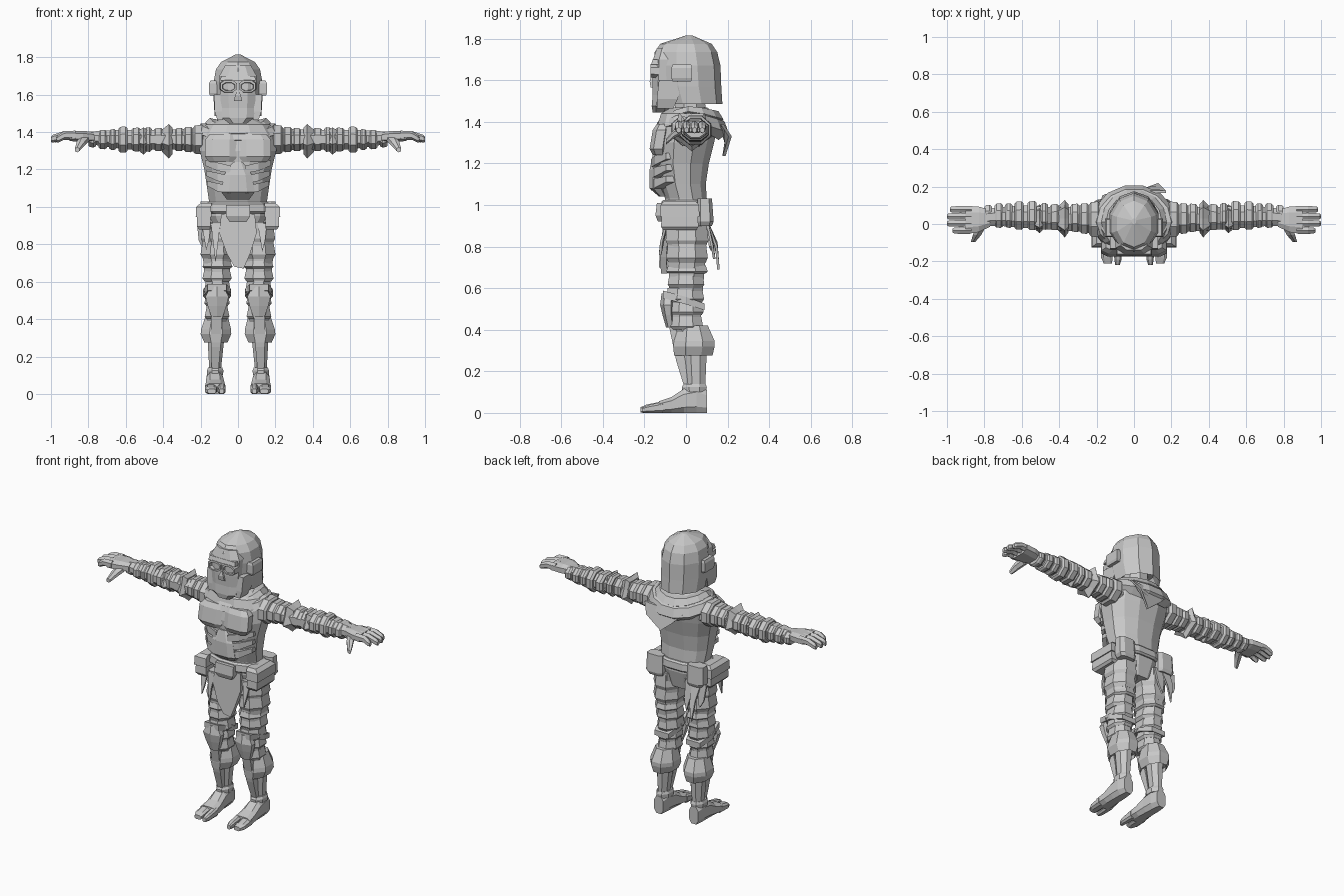
import bpy, bmesh, math
from mathutils import Vector

grey = bpy.data.materials.new("plain grey")
grey.diffuse_color = (0.58, 0.58, 0.58, 1)


def finish(name, bm, mirror=False):
    bmesh.ops.recalc_face_normals(bm, faces=bm.faces)
    me = bpy.data.meshes.new(name)
    bm.to_mesh(me)
    bm.free()
    me.materials.append(grey)
    ob = bpy.data.objects.new(name, me)
    bpy.context.collection.objects.link(ob)
    if mirror:
        ob.modifiers.new("mirror", 'MIRROR').use_mirror_merge = False
    return ob


def loft(name, axis, rings, n=8, e=1.0, mirror=False, spike=0.0):
    """Rings are (position on axis, centre a, centre b, radius a, radius b)."""
    bm = bmesh.new()
    loops = []
    fit = 1 / math.cos(math.pi / n) if e == 1 else 1 / math.cos(math.pi / n) ** e
    for p, ca, cb, ra, rb in rings:
        loop = []
        for i in range(n):
            t = 2 * math.pi * (i + 0.5) / n
            c, s = math.cos(t), math.sin(t)
            k = fit * (1 + (spike if i % 2 else -spike))
            a = ca + k * ra * math.copysign(abs(c) ** e, c)
            b = cb + k * rb * math.copysign(abs(s) ** e, s)
            co = {'x': (p, a, b), 'y': (a, p, b), 'z': (a, b, p)}[axis]
            loop.append(bm.verts.new(co))
        loops.append(loop)
    for l0, l1 in zip(loops, loops[1:]):
        for i in range(n):
            j = (i + 1) % n
            bm.faces.new((l0[i], l0[j], l1[j], l1[i]))
    bm.faces.new(loops[0][::-1])
    bm.faces.new(loops[-1])
    return finish(name, bm, mirror)


def plate(name, outline, thick=0.012, mirror=False):
    """Thin slab from a 3D outline, thickened towards +y."""
    bm = bmesh.new()
    f = bm.faces.new([bm.verts.new(p) for p in outline])
    ext = bmesh.ops.extrude_face_region(bm, geom=[f], use_keep_orig=True)
    vs = [g for g in ext['geom'] if isinstance(g, bmesh.types.BMVert)]
    bmesh.ops.translate(bm, verts=vs, vec=Vector((0, thick, 0)))
    return finish(name, bm, mirror)


# --- head: hollow helmet, mask, jaw, goggles, ear guards ---
loft("helmet", 'z', [
    (1.55, 0, 0.03, 0.09, 0.10), (1.50, 0, 0.03, 0.112, 0.125),
    (1.485, 0, 0.03, 0.125, 0.138), (1.57, 0, 0.012, 0.130, 0.15),
    (1.67, 0, 0.005, 0.130, 0.153), (1.735, 0, 0.0, 0.118, 0.143),
    (1.775, 0, 0.0, 0.09, 0.118), (1.815, 0, 0.015, 0.012, 0.015)], n=10)
loft("mask", 'z', [
    (1.445, 0, -0.125, 0.045, 0.035), (1.475, 0, -0.12, 0.085, 0.045),
    (1.53, 0, -0.105, 0.09, 0.055), (1.60, 0, -0.10, 0.095, 0.062),
    (1.70, 0, -0.095, 0.10, 0.063), (1.755, 0, -0.085, 0.07, 0.055)], e=0.7)
loft("jaw_guard", 'z', [(1.465, 0.095, -0.10, 0.015, 0.04), (1.51, 0.105, -0.09, 0.02, 0.05),
                        (1.60, 0.108, -0.07, 0.02, 0.06)], n=4, mirror=True)
loft("goggle", 'y', [
    (-0.13, 0.052, 1.645, 0.046, 0.034), (-0.170, 0.050, 1.645, 0.044, 0.032),
    (-0.170, 0.050, 1.643, 0.034, 0.021), (-0.150, 0.050, 1.643, 0.030, 0.018)],
    e=0.8, mirror=True)
loft("nose", 'z', [(1.565, 0, -0.16, 0.022, 0.01), (1.595, 0, -0.163, 0.016, 0.012),
                   (1.62, 0, -0.16, 0.005, 0.008)], n=4)
loft("brow", 'z', [(1.675, 0, -0.14, 0.095, 0.028), (1.70, 0, -0.14, 0.09, 0.02)], n=4)
loft("ear_guard", 'z', [(1.595, 0.130, -0.02, 0.02, 0.045), (1.61, 0.133, -0.02, 0.022, 0.05),
                        (1.66, 0.133, -0.02, 0.022, 0.05), (1.675, 0.128, -0.02, 0.02, 0.045)],
     n=4, mirror=True)
loft("neck", 'z', [(1.40, 0, 0.02, 0.08, 0.08), (1.57, 0, 0.02, 0.065, 0.065)])

# --- torso with chest, ribs and belly plates ---
loft("torso", 'z', [
    (0.84, 0, 0.0, 0.10, 0.08), (0.95, 0, 0.0, 0.155, 0.105), (1.03, 0, 0.0, 0.155, 0.10),
    (1.10, 0, -0.015, 0.165, 0.11), (1.20, 0, -0.02, 0.180, 0.13),
    (1.30, 0, -0.01, 0.205, 0.145), (1.39, 0, 0.01, 0.205, 0.145),
    (1.44, 0, 0.01, 0.17, 0.13), (1.47, 0, 0.015, 0.09, 0.085)], n=12, e=0.85)
loft("chest_plate", 'z', [(1.24, 0.085, -0.13, 0.07, 0.03), (1.27, 0.092, -0.135, 0.085, 0.04),
                          (1.36, 0.09, -0.12, 0.085, 0.04), (1.39, 0.08, -0.11, 0.07, 0.03)],
     e=0.7, mirror=True)
for i, z in enumerate((1.09, 1.145, 1.20)):
    loft("rib_%d" % i, 'x', [(0.04, -0.13, z, 0.038, 0.02), (0.11, -0.12, z + 0.015, 0.03, 0.022),
                             (0.165 + 0.006 * i, -0.06, z + 0.035, 0.035, 0.014)], n=4, mirror=True)
loft("belly_plate", 'z', [(1.04, 0, -0.11, 0.06, 0.02), (1.08, 0, -0.14, 0.09, 0.035),
                          (1.17, 0, -0.14, 0.075, 0.035), (1.24, 0, -0.13, 0.03, 0.03)], e=0.7)

# --- layered cowl draped round the neck ---
def cowl(name, layers, n=14):
    """Layers are (rx, ry front, ry back, side z, front z, back z)."""
    bm = bmesh.new()
    loops = []
    for rx, rf, rb, zs, zf, zb in layers:
        loop = []
        for i in range(n):
            t = 2 * math.pi * i / n
            s = math.sin(t)
            end_z, ry = (zb, rb) if s > 0 else (zf, rf)
            loop.append(bm.verts.new((rx * math.cos(t), 0.01 + ry * s,
                                      zs + (end_z - zs) * abs(s) ** 1.5)))
        loops.append(loop)
    loops.append(loops[0])
    for l0, l1 in zip(loops, loops[1:]):
        for i in range(n):
            j = (i + 1) % n
            bm.faces.new((l0[i], l0[j], l1[j], l1[i]))
    finish(name, bm)


cowl("lower_cowl", [(0.13, 0.11, 0.13, 1.45, 1.40, 1.43), (0.20, 0.15, 0.18, 1.445, 1.385, 1.40),
                    (0.225, 0.165, 0.20, 1.40, 1.355, 1.345), (0.20, 0.13, 0.15, 1.38, 1.35, 1.31)])
cowl("upper_cowl", [(0.09, 0.09, 0.09, 1.46, 1.42, 1.46), (0.15, 0.135, 0.15, 1.475, 1.415, 1.45),
                    (0.175, 0.155, 0.175, 1.45, 1.39, 1.41), (0.15, 0.12, 0.14, 1.42, 1.38, 1.39)])
plate("back_flap", [(-0.10, 0.165, 1.37), (0.17, 0.165, 1.39), (0.13, 0.205, 1.33),
                    (0.05, 0.175, 1.235), (-0.03, 0.185, 1.30)], 0.015)

# --- belt, pouches and hanging cloth ---
loft("belt", 'z', [(0.965, 0, 0, 0.165, 0.112), (0.975, 0, 0, 0.18, 0.122),
                   (1.015, 0, 0, 0.175, 0.118), (1.025, 0, 0, 0.16, 0.108)], n=12, e=0.85)
loft("buckle", 'z', [(0.92, 0, -0.115, 0.045, 0.02), (0.95, 0, -0.125, 0.065, 0.022),
                     (1.01, 0, -0.12, 0.065, 0.02)], n=4)
loft("side_pouch", 'z', [(0.88, 0.180, -0.03, 0.028, 0.08), (0.895, 0.183, -0.03, 0.037, 0.09),
                         (0.985, 0.183, -0.03, 0.035, 0.085), (1.0, 0.18, -0.03, 0.025, 0.07)],
     n=4, mirror=True)
loft("pouch_lid", 'z', [(0.945, 0.184, -0.03, 0.042, 0.095), (1.0, 0.184, -0.03, 0.04, 0.092),
                        (1.02, 0.17, -0.03, 0.03, 0.075)], n=4, mirror=True)
loft("rear_pouch", 'z', [(0.90, 0.14, 0.09, 0.05, 0.035), (0.92, 0.145, 0.093, 0.058, 0.04),
                         (1.03, 0.145, 0.09, 0.055, 0.035)], e=0.6, mirror=True)
plate("front_cloth", [(-0.09, -0.105, 0.96), (-0.10, -0.115, 0.86), (-0.06, -0.125, 0.75),
                      (-0.02, -0.12, 0.68), (0.03, -0.12, 0.67), (0.065, -0.125, 0.75),
                      (0.10, -0.115, 0.86), (0.09, -0.105, 0.96)], 0.03)
for i, (x, y, z) in enumerate(((-0.15, 0.15, 0.69), (-0.10, 0.13, 0.74), (-0.19, 0.12, 0.78))):
    plate("rear_tatter_%d" % i, [(x - 0.03, 0.095, 0.92), (x + 0.03, 0.095, 0.92),
                                 (x + 0.02, y - 0.01, 0.80), (x, y, z), (x - 0.02, y - 0.01, 0.82)])
for i, (x, z) in enumerate(((-0.17, 0.77), (-0.12, 0.70), (0.13, 0.76))):
    plate("front_tatter_%d" % i, [(x - 0.025, -0.10, 0.91), (x + 0.025, -0.10, 0.91),
                                  (x + 0.015, -0.125, 0.82), (x, -0.13, z)])

# --- legs: core, cloth bands, knee pad, boot cuff ---
loft("leg", 'z', [
    (0.06, 0.125, 0.05, 0.035, 0.045), (0.14, 0.122, 0.048, 0.032, 0.045),
    (0.30, 0.118, 0.045, 0.045, 0.055), (0.42, 0.112, 0.0, 0.055, 0.07),
    (0.58, 0.112, 0.0, 0.06, 0.08), (0.75, 0.112, 0.005, 0.078, 0.09),
    (0.92, 0.10, 0.0, 0.088, 0.10)], mirror=True)
bands = [(0.80, 0.92, 0.108, 0.005, 0.088, 0.103), (0.72, 0.82, 0.112, 0.005, 0.086, 0.100),
         (0.67, 0.71, 0.110, 0.005, 0.078, 0.100), (0.60, 0.67, 0.112, 0.0, 0.076, 0.088),
         (0.53, 0.60, 0.110, -0.005, 0.070, 0.092), (0.47, 0.53, 0.112, 0.0, 0.066, 0.085),
         (0.40, 0.46, 0.112, 0.0, 0.064, 0.082)]
for i, (z0, z1, cx, cy, rx, ry) in enumerate(bands):
    loft("leg_band_%d" % i, 'z', [
        (z0, cx, cy, rx * 0.86, ry * 0.88), (z0 + 0.25 * (z1 - z0), cx, cy, rx * 1.03, ry),
        (z1, cx, cy, rx * 0.88, ry * 0.9)], mirror=True)
loft("knee_pad", 'z', [(0.41, 0.112, -0.075, 0.03, 0.018), (0.47, 0.112, -0.085, 0.05, 0.024),
                       (0.52, 0.112, -0.09, 0.062, 0.03), (0.575, 0.112, -0.085, 0.035, 0.028)],
     n=6, mirror=True)
loft("knee_strap", 'y', [(-0.11, 0.112, 0.57, 0.05, 0.018), (0.0, 0.112, 0.54, 0.075, 0.018),
                         (0.09, 0.112, 0.51, 0.05, 0.016)], n=4, mirror=True)
loft("boot_cuff", 'z', [
    (0.30, 0.118, 0.04, 0.06, 0.08), (0.275, 0.118, 0.035, 0.062, 0.092),
    (0.32, 0.118, 0.038, 0.082, 0.100), (0.345, 0.117, 0.04, 0.080, 0.098),
    (0.42, 0.114, 0.035, 0.058, 0.070)], mirror=True)
loft("shin_guard", 'z', [(0.13, 0.122, 0.0, 0.018, 0.01), (0.25, 0.118, -0.025, 0.025, 0.022),
                         (0.41, 0.114, -0.06, 0.03, 0.02)], n=4, mirror=True)
loft("ankle_wrap", 'z', [(0.10, 0.122, 0.04, 0.042, 0.058), (0.125, 0.122, 0.04, 0.044, 0.06),
                         (0.14, 0.122, 0.042, 0.038, 0.052)], mirror=True)
loft("foot", 'y', [(0.10, 0.125, 0.055, 0.032, 0.055), (0.05, 0.125, 0.065, 0.042, 0.065),
                   (-0.01, 0.124, 0.058, 0.045, 0.058), (-0.07, 0.122, 0.038, 0.05, 0.038),
                   (-0.13, 0.122, 0.028, 0.055, 0.028)], e=0.7, mirror=True)
loft("big_toe", 'y', [(-0.11, 0.088, 0.028, 0.022, 0.028), (-0.19, 0.086, 0.02, 0.019, 0.02),
                      (-0.22, 0.088, 0.014, 0.012, 0.013)], e=0.7, mirror=True)
loft("outer_toes", 'y', [(-0.11, 0.145, 0.027, 0.032, 0.027), (-0.18, 0.145, 0.019, 0.031, 0.019),
                         (-0.21, 0.140, 0.014, 0.022, 0.013)], e=0.7, mirror=True)

# --- arms: core, wrapped bands, spiked rings ---
loft("arm", 'x', [
    (0.16, 0.02, 1.355, 0.08, 0.07), (0.30, 0.025, 1.36, 0.065, 0.055),
    (0.45, 0.03, 1.36, 0.06, 0.052), (0.60, 0.04, 1.36, 0.06, 0.052),
    (0.72, 0.04, 1.365, 0.05, 0.042), (0.80, 0.035, 1.37, 0.045, 0.032)], mirror=True)
arm_bands = [(0.18, 0.24, 0.095, 0.078), (0.24, 0.29, 0.082, 0.068), (0.29, 0.34, 0.076, 0.062),
             (0.40, 0.45, 0.070, 0.062), (0.46, 0.50, 0.072, 0.066), (0.52, 0.57, 0.078, 0.064),
             (0.59, 0.64, 0.076, 0.070), (0.65, 0.69, 0.066, 0.056), (0.70, 0.745, 0.066, 0.052),
             (0.76, 0.80, 0.058, 0.042)]
for i, (x0, x1, ry, rz) in enumerate(arm_bands):
    cy = 0.025 + 0.02 * min(1, i / 5)
    loft("arm_band_%d" % i, 'x', [
        (x0, cy, 1.36, ry * 0.85, rz * 0.85), (x0 + 0.012, cy, 1.36, ry, rz),
        (x1 - 0.01, cy, 1.36, ry * 0.97, rz * 0.97), (x1, cy, 1.36, ry * 0.82, rz * 0.82)],
        mirror=True)
for i, (x, ry, rz) in enumerate(((0.375, 0.088, 0.086), (0.51, 0.068, 0.068))):
    loft("spiked_ring_%d" % i, 'x', [(x - 0.025, 0.03, 1.36, ry * 0.75, rz * 0.75),
                                     (x - 0.005, 0.028, 1.36, ry, rz),
                                     (x + 0.03, 0.03, 1.36, ry * 0.65, rz * 0.65)],
         n=10, mirror=True, spike=0.13)

# --- hands ---
loft("palm", 'x', [(0.77, 0.03, 1.372, 0.045, 0.028), (0.83, 0.025, 1.377, 0.068, 0.030),
                   (0.90, 0.022, 1.378, 0.075, 0.026)], e=0.7, mirror=True)
for i, (y, tip) in enumerate(((-0.035, 0.97), (0.003, 1.0), (0.041, 1.0), (0.078, 0.985))):
    loft("finger_%d" % i, 'x', [(0.87, y, 1.382, 0.017, 0.022), (0.93, y, 1.382, 0.018, 0.02),
                                (tip - 0.01, y, 1.365, 0.016, 0.018), (tip, y, 1.36, 0.01, 0.012)],
         n=6, mirror=True)
loft("thumb", 'y', [(-0.02, 0.82, 1.365, 0.025, 0.02), (-0.06, 0.84, 1.34, 0.022, 0.018),
                    (-0.095, 0.86, 1.305, 0.012, 0.012)], n=6, mirror=True)
